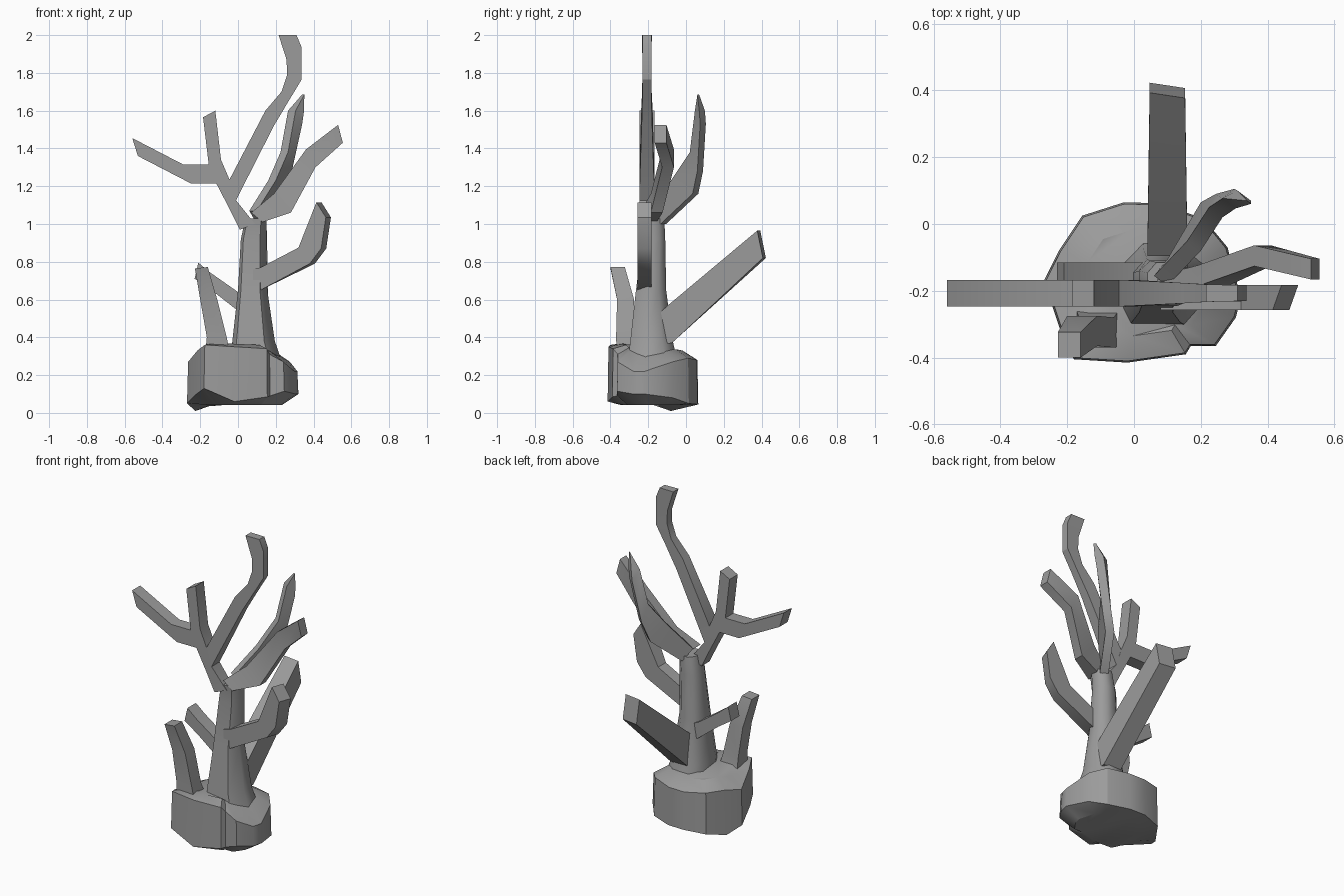
import bpy, bmesh, math
from mathutils import Vector

bark = bpy.data.materials.new("stone grey")
bark.diffuse_color = (0.33, 0.33, 0.33, 1)


def loft(name, rings, angle=30):
    """Skin a list of equal-length rings and cap both ends."""
    bm = bmesh.new()
    vs = [[bm.verts.new(p) for p in r] for r in rings]
    n = len(rings[0])
    for a, b in zip(vs, vs[1:]):
        for i in range(n):
            j = (i + 1) % n
            bm.faces.new((a[i], a[j], b[j], b[i]))
    caps = [bm.faces.new(vs[0]), bm.faces.new(vs[-1])]
    bmesh.ops.triangulate(bm, faces=caps)
    bmesh.ops.recalc_face_normals(bm, faces=bm.faces)
    mesh = bpy.data.meshes.new(name)
    bm.to_mesh(mesh)
    bm.free()
    mesh.materials.append(bark)
    ob = bpy.data.objects.new(name, mesh)
    bpy.context.collection.objects.link(ob)
    bpy.ops.object.select_all(action='DESELECT')
    ob.select_set(True)
    bpy.context.view_layer.objects.active = ob
    bpy.ops.object.shade_smooth_by_angle(angle=math.radians(angle))


def slab(name, outline, place):
    """Solid between two copies of an outline; place(u, v, side) gives a point."""
    loft(name, [[place(u, v, s) for u, v in outline] for s in (-1, 1)])


def ribbon(name, pairs, half):
    """Limb from pairs of edge points, thickened both ways by half(point)."""
    rings = []
    for a, b in pairs:
        a, b = Vector(a), Vector(b)
        rings.append([a - half(a), a + half(a), b + half(b), b - half(b)])
    loft(name, rings)


# Rock base: columns of (x, y, low z, high z) running around the rim
rim = [(-0.27, -0.17, 0.05, 0.27), (-0.225, -0.08, 0.01, 0.29), (-0.155, 0.025, 0.035, 0.29),
       (-0.03, 0.065, 0.045, 0.28), (0.08, 0.062, 0.045, 0.28), (0.21, 0.015, 0.05, 0.29),
       (0.28, -0.07, 0.08, 0.27), (0.32, -0.22, 0.1, 0.22), (0.305, -0.28, 0.1, 0.22),
       (0.245, -0.365, 0.115, 0.27), (0.17, -0.365, 0.09, 0.31), (0.155, -0.39, 0.085, 0.34),
       (-0.02, -0.415, 0.06, 0.35), (-0.18, -0.405, 0.13, 0.36), (-0.22, -0.32, 0.1, 0.33)]
cx, cy = 0.03, -0.18


def inset(f, z):
    return [(cx + (x - cx) * f, cy + (y - cy) * f, z(lo, hi)) for x, y, lo, hi in rim]


loft("rock_base", [inset(0.7, lambda lo, hi: 0.042), inset(1.0, lambda lo, hi: lo),
                   inset(0.98, lambda lo, hi: hi), inset(0.66, lambda lo, hi: hi * 0.5 + 0.19)])

# Trunk: eight-sided tapering rings (x0, x1, y0, y1, z) with a broad front
section = [(-1, -.6), (-.8, -1), (.5, -1), (1, -.3), (.9, .5), (.4, 1), (-.5, 1), (-1, .5)]
trunk = [(-0.04, 0.24, -0.31, -0.04, 0.25), (-0.03, 0.195, -0.295, -0.07, 0.38),
         (0.0, 0.155, -0.265, -0.105, 0.65), (0.015, 0.15, -0.23, -0.11, 0.92),
         (0.04, 0.15, -0.24, -0.115, 1.03)]
loft("trunk", [[((a + b) / 2 + (b - a) / 2 * u, (c + d) / 2 + (d - c) / 2 * v, z)
                for u, v in section] for a, b, c, d, z in trunk], 50)

# Tall forked crown, flat in depth and thinner toward the top right tip
crown = {
    "crown_stem": [(0.01, 0.97, 0.09, 1.0), (-0.05, 1.09, -0.01, 1.125),
                   (-0.115, 1.215, -0.045, 1.235)],
    "crown_tall_limb": [(-0.06, 1.12, -0.01, 1.125), (-0.045, 1.235, 0.031, 1.207),
                        (0.145, 1.6, 0.19, 1.52), (0.23, 1.7, 0.27, 1.654),
                        (0.26, 1.79, 0.337, 1.765), (0.257, 1.87, 0.337, 1.935),
                        (0.215, 2.0, 0.31, 2.0)],
    "crown_left_limb": [(-0.07, 1.29, -0.075, 1.17), (-0.155, 1.315, -0.115, 1.215),
                        (-0.29, 1.315, -0.25, 1.215), (-0.56, 1.455, -0.53, 1.36)],
    "crown_twig": [(-0.115, 1.215, -0.045, 1.235), (-0.155, 1.315, -0.09, 1.34),
                   (-0.185, 1.565, -0.12, 1.6)],
}
for name, rows in crown.items():
    ribbon(name, [((a, -0.207, b), (c, -0.207, d)) for a, b, c, d in rows],
           lambda p: Vector((0, 0.04 - 0.016 * min(max(p.x / 0.25, 0), 1), 0)))

# Bent limb on the right
right_limb = [(0.08, 0.76), (0.12, 0.77), (0.32, 0.875), (0.415, 1.115), (0.465, 1.035),
              (0.44, 0.87), (0.38, 0.79), (0.12, 0.65), (0.08, 0.65)]
slab("right_limb", right_limb,
     lambda x, z, s: (x + 0.027 * max(s, 0) * (x > 0.33), -0.22 + s * 0.038, z))

# Thick straight limb reaching backward
back_limb = [(-0.15, 0.52), (-0.095, 0.57), (0.385, 0.965), (0.415, 0.82), (-0.075, 0.37),
             (-0.15, 0.36)]
slab("back_limb", back_limb,
     lambda y, z, s: (0.1 + s * (0.053 if y > 0 else 0.06), y - s * 0.008 * (y > 0), z))

# Short limb on the left
left_limb = [(0.08, 0.61), (0.0, 0.64), (-0.15, 0.745), (-0.21, 0.795), (-0.23, 0.71),
             (-0.14, 0.65), (0.0, 0.54), (0.08, 0.5)]
slab("left_limb", left_limb, lambda x, z, s: (x, -0.158 + s * 0.042, z))

# Two upper limbs leaning right, one toward the back
ribbon("upper_back_limb", [((0.08, -0.17, 1.07), (0.12, -0.12, 1.0)),
                           ((0.18, -0.065, 1.23), (0.22, 0.05, 1.16)),
                           ((0.245, 0.035, 1.38), (0.265, 0.075, 1.28)),
                           ((0.285, 0.062, 1.6), (0.32, 0.09, 1.53)),
                           ((0.345, 0.065, 1.685), (0.33, 0.085, 1.6))],
       lambda p: Vector((0.02, -0.015, 0)) * (1 if p.z < 1.65 else 0.3))
ribbon("upper_right_limb", [((0.07, -0.2, 1.06), (0.13, -0.2, 1.01)),
                            ((0.19, -0.155, 1.16), (0.28, -0.155, 1.06)),
                            ((0.36, -0.095, 1.395), (0.41, -0.095, 1.3)),
                            ((0.53, -0.135, 1.525), (0.555, -0.135, 1.43))],
       lambda p: Vector((0, 0.045 if p.x < 0.15 else 0.031, 0)))

# Tapering spike growing from the front left of the rock
ribbon("front_spike", [((-0.18, -0.3, 0.25), (-0.03, -0.3, 0.25)),
                       ((-0.165, -0.325, 0.4), (-0.06, -0.325, 0.4)),
                       ((-0.2, -0.32, 0.6), (-0.11, -0.32, 0.6)),
                       ((-0.228, -0.362, 0.765), (-0.16, -0.362, 0.772))],
       lambda p: Vector((0, 0.065 if p.z < 0.3 else 0.045 if p.z < 0.7 else 0.038, 0)))
